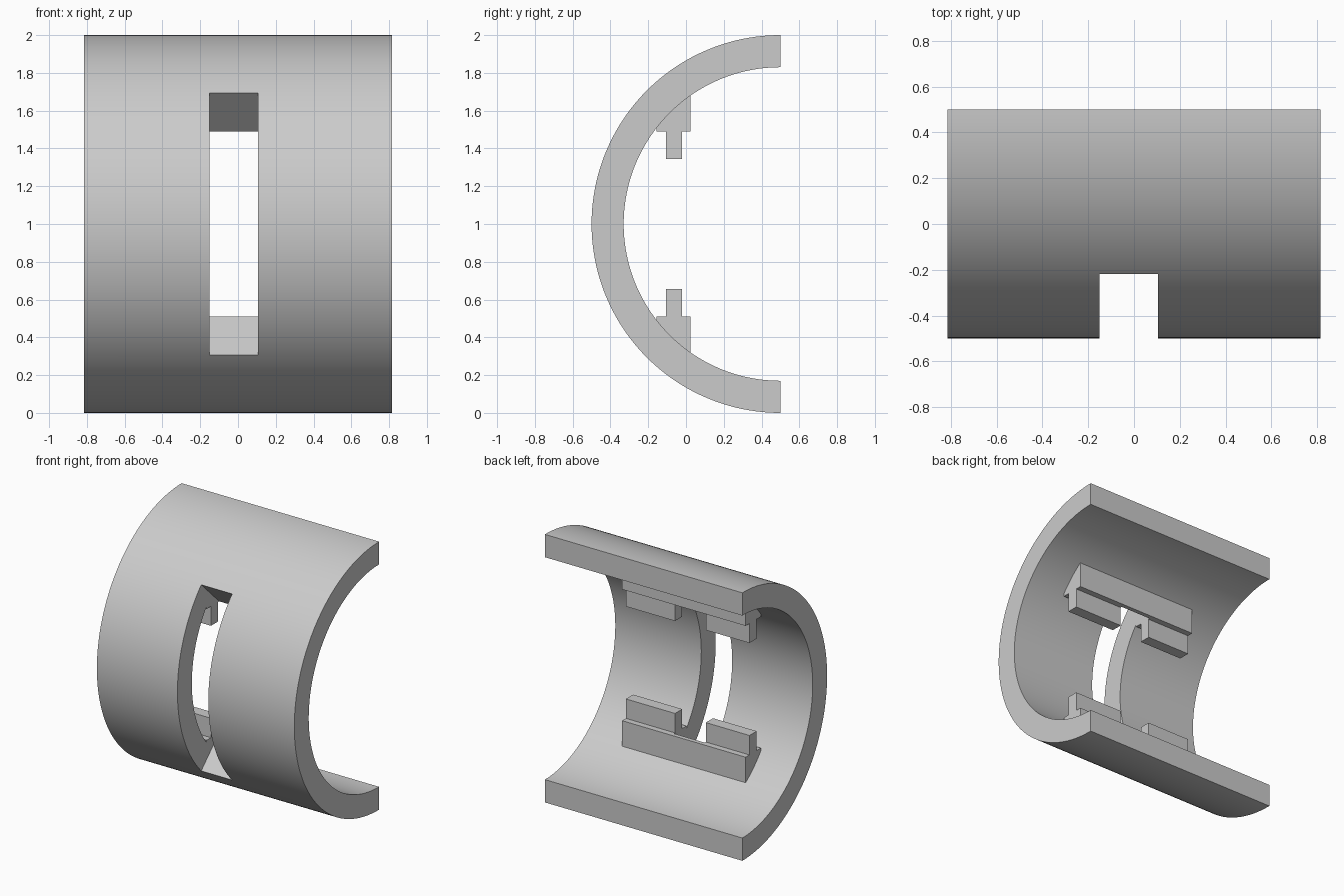
import bpy, bmesh, math

if "Cube" in bpy.data.objects:
    bpy.data.objects.remove(bpy.data.objects["Cube"], do_unlink=True)

# Shared dimensions: the cylinder axis runs along x
AXIS_Y, AXIS_Z = 0.5, 1.0
OUTER, INNER = 1.0, 0.83
HALF_LENGTH = 0.815
RAIL_HALF = 0.51
SLOT_X = (-0.15, 0.105)
SEGMENTS = 96

grey = bpy.data.materials.new("light grey")
grey.use_nodes = True
colour = (0.6, 0.6, 0.6, 1)
grey.diffuse_color = colour
grey.node_tree.nodes["Principled BSDF"].inputs["Base Color"].default_value = colour


def extrude_profile(name, profile, x0, x1):
    """Extrude a closed (y, z) profile along x into a solid object."""
    bm = bmesh.new()
    face = bm.faces.new([bm.verts.new((x0, y, z)) for y, z in profile])
    result = bmesh.ops.extrude_face_region(bm, geom=[face])
    moved = [v for v in result["geom"] if isinstance(v, bmesh.types.BMVert)]
    bmesh.ops.translate(bm, verts=moved, vec=(x1 - x0, 0, 0))
    bmesh.ops.recalc_face_normals(bm, faces=bm.faces)
    mesh = bpy.data.meshes.new(name)
    bm.to_mesh(mesh)
    bm.free()
    mesh.materials.append(grey)
    obj = bpy.data.objects.new(name, mesh)
    bpy.context.collection.objects.link(obj)
    return obj


def select_only(obj):
    bpy.ops.object.select_all(action="DESELECT")
    obj.select_set(True)
    bpy.context.view_layer.objects.active = obj


def cut(obj, cutter):
    mod = obj.modifiers.new("slot", "BOOLEAN")
    mod.operation = "DIFFERENCE"
    mod.solver = "EXACT"
    mod.object = cutter
    select_only(obj)
    bpy.ops.object.modifier_apply(modifier=mod.name)


def arc(radius):
    angles = [math.pi * (0.5 + i / SEGMENTS) for i in range(SEGMENTS + 1)]
    return [(AXIS_Y + radius * math.cos(a), AXIS_Z + radius * math.sin(a)) for a in angles]


# Wedge that cuts the slot with radial end faces
reach = 1.1
rise = reach * math.tan(math.radians(44))
slot_cutter = extrude_profile(
    "slot_cutter",
    [(AXIS_Y, AXIS_Z), (AXIS_Y - reach, AXIS_Z + rise), (AXIS_Y - reach, AXIS_Z - rise)],
    *SLOT_X)
slot_cutter.hide_render = True

# Half-cylinder shell
shell = extrude_profile("shell", arc(OUTER) + arc(INNER)[::-1], -HALF_LENGTH, HALF_LENGTH)
cut(shell, slot_cutter)
select_only(shell)
bpy.ops.object.shade_smooth_by_angle(angle=math.radians(30))

# Upper and lower rails, each with two tongues beside the slot
rail_profile = [(-0.155, 0.49), (0.025, 0.49), (0.025, 0.70), (-0.155, 0.535)]
tongue_profile = [(-0.105, 0.345), (-0.02, 0.345), (-0.02, 0.49), (-0.105, 0.49)]
for level, side in (("upper", 1), ("lower", -1)):
    def place(profile):
        return [(y, AXIS_Z + side * h) for y, h in profile]

    rail = extrude_profile(level + "_rail", place(rail_profile), -RAIL_HALF, RAIL_HALF)
    cut(rail, slot_cutter)
    extrude_profile(level + "_right_tongue", place(tongue_profile), -RAIL_HALF, SLOT_X[0])
    extrude_profile(level + "_left_tongue", place(tongue_profile), SLOT_X[1], RAIL_HALF)

bpy.data.objects.remove(slot_cutter, do_unlink=True)
